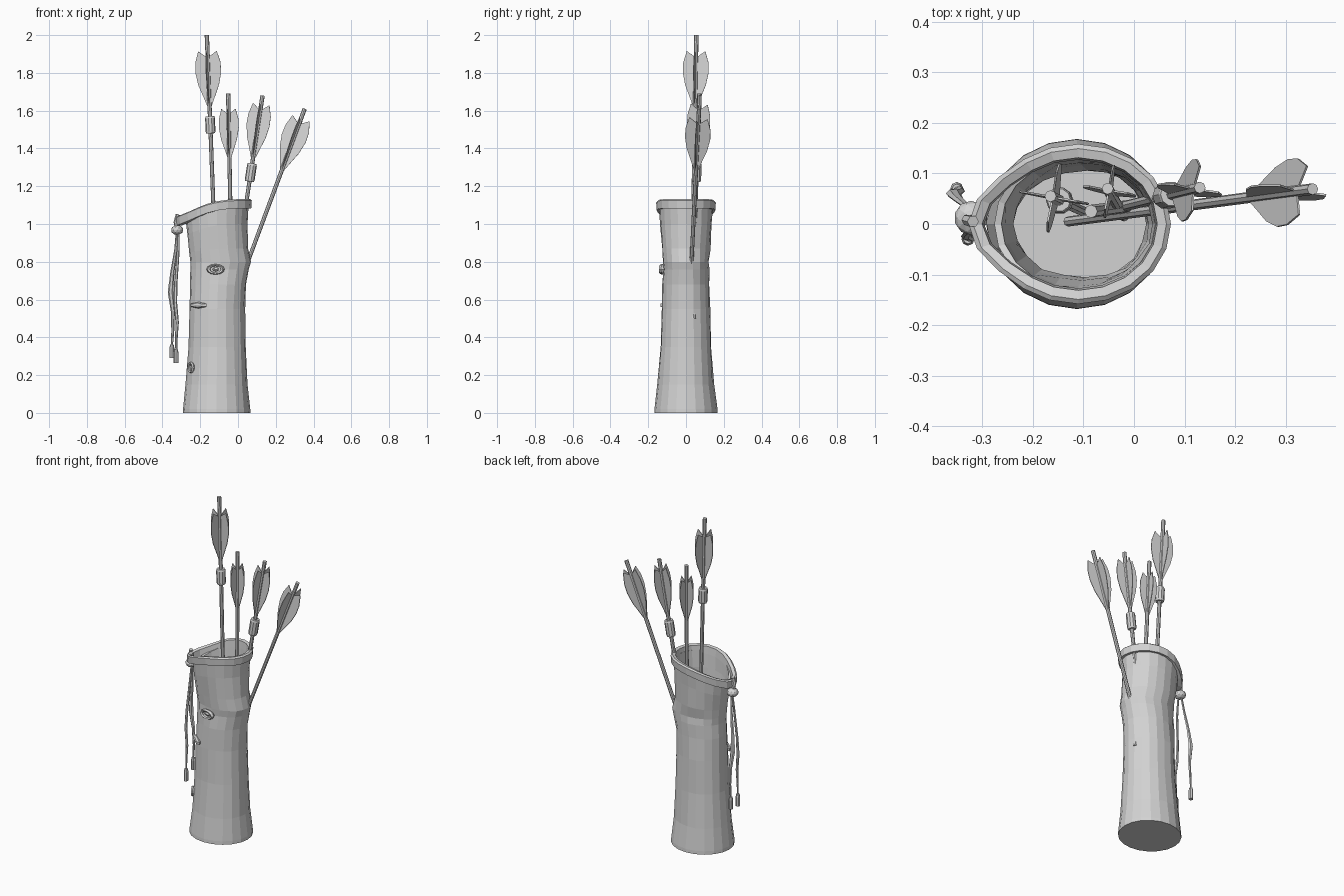
import bpy, bmesh, math, random
from mathutils import Vector, Matrix

if "Cube" in bpy.data.objects:
    bpy.data.objects.remove(bpy.data.objects["Cube"])

random.seed(4)
mat = bpy.data.materials.new("plain_grey")
mat.diffuse_color = (0.65, 0.65, 0.65, 1)
mat.use_nodes = True
mat.node_tree.nodes["Principled BSDF"].inputs["Base Color"].default_value = mat.diffuse_color


def finish(bm, name):
    bmesh.ops.recalc_face_normals(bm, faces=bm.faces)
    me = bpy.data.meshes.new(name)
    bm.to_mesh(me)
    bm.free()
    me.materials.append(mat)
    ob = bpy.data.objects.new(name, me)
    bpy.context.collection.objects.link(ob)
    return ob


def bridge(bm, rings, closed=False):
    n = len(rings[0])
    pairs = list(zip(rings, rings[1:])) + ([(rings[-1], rings[0])] if closed else [])
    for a, b in pairs:
        for i in range(n):
            j = (i + 1) % n
            bm.faces.new((a[i], a[j], b[j], b[i]))


def tube(name, pts, radii, sides=8, flat=1.0):
    """Capped tube through points; flat squashes it in y."""
    bm = bmesh.new()
    pts = [Vector(p) for p in pts]
    rings = []
    for k, p in enumerate(pts):
        d = (pts[min(k + 1, len(pts) - 1)] - pts[max(k - 1, 0)]).normalized()
        u = (Vector((1, 0, 0)) - d * d.x).normalized()
        v = d.cross(u)
        ring = []
        for i in range(sides):
            a = math.tau * i / sides
            ring.append(bm.verts.new(p + radii[k] * (u * math.cos(a) + v * math.sin(a) * flat)))
        rings.append(ring)
    bridge(bm, rings)
    bm.faces.new(rings[0])
    bm.faces.new(rings[-1])
    return finish(bm, name)


# Quiver sections: height, left x, right x, y radius
SECT = [(0, -.292, .066, .168), (.02, -.291, .065, .167), (.15, -.278, .052, .150),
        (.35, -.262, .042, .135), (.55, -.258, .038, .130), (.68, -.255, .043, .125),
        (.76, -.253, .060, .122), (.80, -.255, .070, .122), (.87, -.260, .055, .128),
        (1.0, -.268, .048, .137), (1.10, -.276, .056, .143)]
N = 20


def drop(c):
    # the mouth dips toward the cord side
    return .09 * ((1 - c) / 2) ** 3


def section(z):
    for a, b in zip(SECT, SECT[1:]):
        if a[0] <= z <= b[0]:
            t = (z - a[0]) / (b[0] - a[0])
            return [p + (q - p) * t for p, q in zip(a, b)]


def wall_point(z, a, off=0.0):
    _, xl, xr, ry = section(z)
    c = math.cos(a)
    zz = z - drop(c) * max(0, (z - .8) / .3)
    return Vector(((xl + xr) / 2 + ((xr - xl) / 2 + off) * c, (ry + off) * math.sin(a), zz))


# Quiver body with outer wall, inner wall and floor
bm = bmesh.new()
outer, inner = [], []
for k, s in enumerate(SECT):
    ro, ri = [], []
    for i in range(N):
        a = math.tau * i / N
        j = random.uniform(-.003, .003) if 1 < k < len(SECT) - 1 else 0
        ro.append(bm.verts.new(wall_point(s[0], a, j)))
        if k:
            ri.append(bm.verts.new(wall_point(s[0], a, j - .014)))
    outer.append(ro)
    if ri:
        inner.append(ri)
bridge(bm, outer + inner[::-1])
bm.faces.new(outer[0])
bm.faces.new(inner[0])
finish(bm, "quiver_body")

# Rim band, drawn out to a point at the cord side
bm = bmesh.new()
rings = []
for off, z in ((.014, 1.083), (.017, 1.125), (.008, 1.132), (-.010, 1.128), (-.014, 1.083)):
    ring = []
    for i in range(N):
        a = math.tau * i / N
        c = math.cos(a)
        pull = .034 * max(0, (-c - .6) / .4) ** 2
        x = -.11 + (.166 + off) * c - pull
        ring.append(bm.verts.new((x, (.141 + off) * math.sin(a), z - drop(c))))
    rings.append(ring)
bridge(bm, rings, True)
finish(bm, "rim_band")


def facing(z, a):
    """Frame on the wall: local z outward, local x sideways, local y up."""
    out = Vector((math.cos(a), math.sin(a), 0))
    side = Vector((-out.y, out.x, 0))
    m = Matrix((side, Vector((0, 0, 1)), out)).transposed().to_4x4()
    return Matrix.Translation(wall_point(z, a)) @ m


def ring_knot(name, z, ang, w, h, thick):
    # raised wooden lip with a small lump inside
    m = facing(z, math.radians(ang))
    bm = bmesh.new()
    rings = []
    for i in range(12):
        a = math.tau * i / 12
        ring = []
        for k in range(5):
            b = math.tau * k / 5
            r = 1 + .28 * math.cos(b)
            ring.append(bm.verts.new(m @ Vector((w * r * math.cos(a), h * r * math.sin(a),
                                                 thick * (.3 + math.sin(b))))))
        rings.append(ring)
    bridge(bm, rings, True)
    bmesh.ops.create_icosphere(bm, subdivisions=1, radius=1,
                               matrix=m @ Matrix.Diagonal((w * .5, h * .55, thick * .9, 1)))
    finish(bm, name)


ring_knot("upper_knot", .76, 262, .038, .022, .014)
ring_knot("lower_knot", .24, 212, .022, .024, .009)

# Pointed split knot
bm = bmesh.new()
m = facing(.57, math.radians(228))
bmesh.ops.create_uvsphere(bm, u_segments=6, v_segments=4, radius=1,
                          matrix=m @ Matrix.Diagonal((.065, .017, .016, 1)))
finish(bm, "split_knot")

# Fletching outline: share of length, share of width
VANE = [(0, .12), (.18, .42), (.4, .8), (.62, 1), (.8, .98), (1, .72), (.9, .1)]


def arrow(name, top, bottom, f_top, f_len, width, band=None, spin=-10):
    top, bottom = Vector(top), Vector(bottom)
    d = (top - bottom).normalized()
    tube(name + "_shaft", [bottom, top], [.010, .0115])

    def at(z):
        return bottom + d * ((z - bottom.z) / d.z)

    u = (Vector((1, 0, 0)) - d * d.x).normalized()
    v = d.cross(u)
    base = at(f_top) - d * f_len
    bm = bmesh.new()
    for q in range(4):
        a = math.radians(spin + 90 * q)
        w = u * math.cos(a) + v * math.sin(a)
        n = d.cross(w) * .002
        edge = [(0, 0)] + VANE + [(.9, 0)]
        loops = [[bm.verts.new(base + d * s * f_len + w * r * width + n * sg) for s, r in edge]
                 for sg in (-1, 1)]
        bm.faces.new(loops[0])
        bm.faces.new(loops[1])
        bridge(bm, loops)
    finish(bm, name + "_feathers")
    if band:
        tube(name + "_binding", [at(z) for z in (band[0], band[0] + .01, band[1] - .01, band[1])],
             [.023, .026, .026, .023], 10)


arrow("tall_arrow", (-.165, .055, 2.0), (-.09, .02, .05), 1.915, .30, .069, (1.48, 1.57))
arrow("middle_arrow", (-.052, .07, 1.69), (-.02, .015, .05), 1.61, .27, .053)
arrow("right_arrow", (.13, .072, 1.68), (-.08, .02, .30), 1.635, .30, .062, (1.225, 1.32))
arrow("leaning_arrow", (.353, .069, 1.61), (-.13, .005, .31), 1.56, .30, .068)

# Broken shaft resting inside the quiver
tube("broken_shaft", [(-.085, .025, .95), (.025, .04, .5)], [.013, .012])

# Cord: knot bead, loop to the rim, two flat straps with end beads
tube("cord_loop", [(-.318, .005, 1.05), (-.33, .008, 1.01), (-.32, .01, .96)], [.012, .011, .011], 6)
bm = bmesh.new()
bmesh.ops.create_icosphere(bm, subdivisions=2, radius=1,
                           matrix=Matrix.Translation((-.322, .012, .968)) @ Matrix.Diagonal((.033, .034, .026, 1)))
finish(bm, "cord_knot")
tube("long_strap", [(-.322, .02, .96), (-.33, .035, .86), (-.348, .05, .74), (-.357, .06, .64),
                    (-.345, .065, .54), (-.345, .07, .44), (-.35, .07, .35)],
     [.007, .008, .011, .015, .011, .008, .005], 6, .6)
tube("short_strap", [(-.315, .005, .96), (-.318, -.01, .84), (-.33, -.02, .68), (-.332, -.025, .58),
                     (-.322, -.03, .48), (-.326, -.03, .40), (-.327, -.03, .33)],
     [.006, .008, .009, .010, .009, .007, .005], 6, .6)
for name, x, y, z in (("long_strap_bead", -.35, .07, .29), ("short_strap_bead", -.328, -.03, .265)):
    tube(name, [(x, y, z), (x, y, z + .055), (x, y, z + .072)], [.013, .013, .009], 8)
